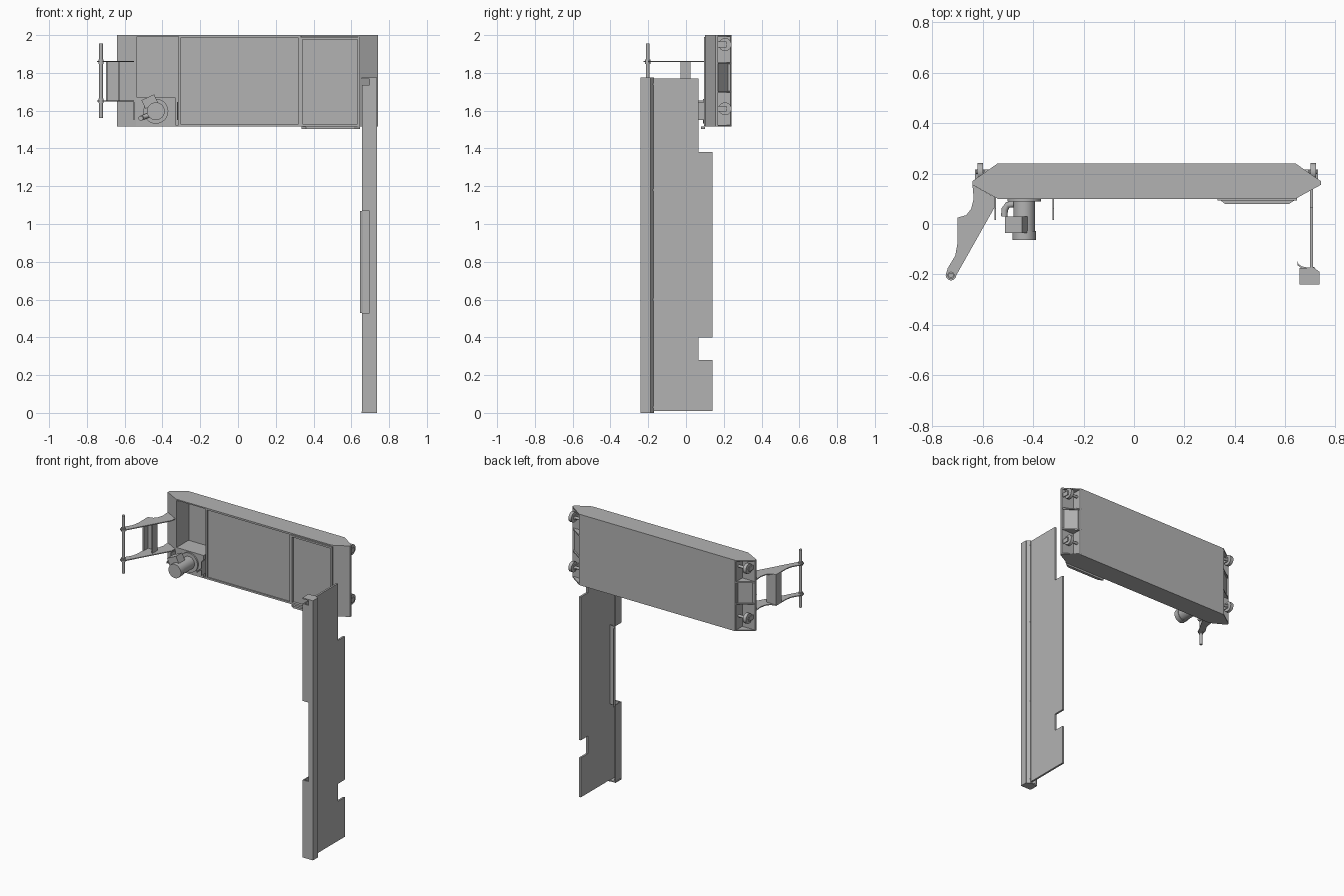
import bpy, bmesh, math
from mathutils import Vector

cube = bpy.data.objects.get("Cube")
if cube:
    bpy.data.objects.remove(cube, do_unlink=True)

GREY = (0.45, 0.45, 0.45, 1)
mat = bpy.data.materials.new("plain grey")
mat.use_nodes = True
mat.diffuse_color = GREY
mat.node_tree.nodes["Principled BSDF"].inputs["Base Color"].default_value = GREY


def finish(name, bm):
    bmesh.ops.recalc_face_normals(bm, faces=bm.faces)
    me = bpy.data.meshes.new(name)
    bm.to_mesh(me)
    bm.free()
    me.materials.append(mat)
    ob = bpy.data.objects.new(name, me)
    bpy.context.collection.objects.link(ob)
    return ob


def prism(name, pts, lo, hi, axis="z"):
    """Extrude an outline: (x, y) along z, or (y, z) along x."""
    bm = bmesh.new()
    place = (lambda a, b: (a, b, lo)) if axis == "z" else (lambda a, b: (lo, a, b))
    face = bm.faces.new([bm.verts.new(place(a, b)) for a, b in pts])
    ext = bmesh.ops.extrude_face_region(bm, geom=[face])["geom"]
    d = hi - lo
    move = (0, 0, d) if axis == "z" else (d, 0, 0)
    bmesh.ops.translate(bm, vec=move, verts=[v for v in ext if isinstance(v, bmesh.types.BMVert)])
    return finish(name, bm)


def box(name, x0, x1, y0, y1, z0, z1):
    return prism(name, [(x0, y0), (x1, y0), (x1, y1), (x0, y1)], z0, z1)


def cyl(name, start, end, r, sides=32):
    a, b = Vector(start), Vector(end)
    bm = bmesh.new()
    bmesh.ops.create_cone(bm, cap_ends=True, segments=sides, radius1=r, radius2=r, depth=(b - a).length)
    bm.transform((b - a).to_track_quat("Z", "Y").to_matrix().to_4x4())
    bmesh.ops.translate(bm, vec=(a + b) / 2, verts=bm.verts)
    ob = finish(name, bm)
    bpy.ops.object.select_all(action="DESELECT")
    bpy.context.view_layer.objects.active = ob
    ob.select_set(True)
    bpy.ops.object.shade_smooth_by_angle(angle=math.radians(35))
    return ob


def frame(name, x0, x1, z0, z1, w, y0, y1):
    for side, a in (("right", x0), ("left", x1 - w)):
        box(f"{name}_{side}_stile", a, a + w, y0, y1, z0, z1)
    for side, c in (("lower", z0), ("upper", z1 - w)):
        box(f"{name}_{side}_rail", x0 + w, x1 - w, y0, y1, c, c + w)


# Cabinet shell: eight-sided top and bottom, back, partitions
MID, BOT, TOP = 0.05, 1.515, 2.0
half = [(0.59, 0.10), (0.69, 0.155), (0.69, 0.17), (0.59, 0.24)]
outline = [(MID + x, y) for x, y in half] + [(MID - x, y) for x, y in reversed(half)]
prism("cabinet_floor", outline, BOT, BOT + 0.008)
prism("cabinet_roof", outline, TOP - 0.008, TOP)
box("cabinet_back", -0.54, 0.64, 0.232, 0.24, BOT, TOP)
box("bay_partition", -0.315, -0.307, 0.105, 0.235, BOT, TOP)

# Cabinet ends: front wedges, rear wheel pockets, wheels
for side, s in (("left", 1), ("right", -1)):
    def at(pts):
        return [(MID + s * x, y) for x, y in pts]
    wedge = [(0.585, 0.10), (0.59, 0.10), (0.69, 0.155), (0.69, 0.17), (0.585, 0.17)]
    prism(side + "_end_wedge", at(wedge), BOT, TOP)
    prism(side + "_pocket_wall", at([(0.585, 0.165), (0.595, 0.165), (0.595, 0.236), (0.585, 0.24)]), BOT, TOP)
    prism(side + "_pocket_cover", at([(0.59, 0.165), (0.68, 0.165), (0.60, 0.222), (0.59, 0.222)]), 1.70, 1.85)
    for z in (1.70, 1.85):
        prism(side + "_pocket_shelf", at([(0.59, 0.165), (0.69, 0.17), (0.59, 0.24)]), z - 0.004, z + 0.004)
    for level, z in (("lower", 1.61), ("upper", 1.95)):
        x = MID + s * 0.66
        cyl(f"{side}_{level}_wheel", (x - 0.011, 0.207, z), (x + 0.011, 0.207, z), 0.034)
        cyl(f"{side}_{level}_axle", (MID + s * 0.59, 0.207, z), (x + s * 0.016, 0.207, z), 0.009, 16)
        for off in (-0.016, 0.016):
            box(f"{side}_{level}_fork", x + off - 0.003, x + off + 0.003, 0.165, 0.215, z - 0.015, z + 0.015)

# Front panel and door
box("front_panel", -0.31, 0.33, 0.108, 0.116, BOT, TOP)
frame("panel_frame", -0.315, 0.33, BOT, TOP, 0.012, 0.10, 0.112)
box("door", 0.335, 0.64, 0.112, 0.12, BOT, TOP)
frame("door_frame", 0.33, 0.645, BOT + 0.003, TOP - 0.01, 0.012, 0.094, 0.115)
prism("door_sill", [(0.335, 0.10), (0.36, 0.08), (0.615, 0.08), (0.645, 0.10)], 1.503, 1.517)

# Drive unit in the open bay
CX, CZ = -0.435, 1.597
box("drive_block", -0.535, -0.33, 0.10, 0.23, BOT, 1.67)
for side, x in (("right", -0.553), ("left", -0.323)):
    box(side + "_drive_bracket", x, x + 0.006, 0.06, 0.12, 1.55, 1.645)
    box(side + "_drive_hook", x, x + 0.006, 0.015, 0.06, 1.59, 1.60)
for name, y0, y1, r in (("flange", 0.09, 0.102, 0.066), ("body", -0.03, 0.09, 0.043),
                        ("cap", -0.063, -0.028, 0.047)):
    cyl("motor_" + name, (CX, y0, CZ), (CX, y1, CZ), r)
terminal = box("terminal_box", -0.037, 0.037, -0.036, 0.03, -0.025, 0.025)
terminal.location = (-0.467, 0, 1.648)
terminal.rotation_euler.y = math.radians(-25)
bend = [(-0.514, 0.03), (-0.512, 0.058), (-0.50, 0.076), (-0.465, 0.08)]
curve = bpy.data.curves.new("outlet_elbow", "CURVE")
curve.dimensions = "3D"
curve.bevel_depth = 0.013
curve.use_fill_caps = True
spline = curve.splines.new("POLY")
spline.points.add(len(bend) - 1)
for p, (x, y) in zip(spline.points, bend):
    p.co = (x, y, 1.56 + (x + 0.514) * 0.4, 1)
    spline.use_smooth = True
curve.materials.append(mat)
bpy.context.collection.objects.link(bpy.data.objects.new("outlet_elbow", curve))

# Hinge arms, bracket between them and pivot rod
PX, PY = -0.725, -0.203
arm = [(-0.64, 0.155), (-0.635, 0.10), (-0.645, 0.06), (-0.665, 0.035), (-0.70, 0.025),
       (-0.70, -0.08), (-0.708, -0.125), (-0.738, -0.175)]
arm += [(PX + 0.021 * math.cos(a), PY + 0.021 * math.sin(a))
        for a in (math.radians(d) for d in range(150, 361, 30))]
arm += [(-0.55, 0.07), (-0.55, 0.105)]
for level, z in (("lower", 1.652), ("upper", 1.86)):
    prism(level + "_hinge_arm", arm, z - 0.003, z + 0.003)
    cyl(level + "_pivot_collar", (PX, PY, z - 0.012), (PX, PY, z + 0.012), 0.014, 20)
cyl("pivot_rod", (PX, PY, 1.56), (PX, PY, 1.955), 0.01, 20)
box("arm_bracket_web", -0.70, -0.692, -0.03, 0.025, 1.652, 1.86)
box("arm_bracket_face", -0.70, -0.625, 0.017, 0.025, 1.652, 1.86)
box("arm_bracket_flange", -0.633, -0.625, -0.03, 0.025, 1.652, 1.86)

# Tall side sheet with two rear notches
sheet = [(-0.18, 0.01), (0.14, 0.01), (0.14, 0.28), (0.065, 0.28), (0.065, 0.40),
         (0.14, 0.40), (0.14, 1.38), (0.065, 1.38), (0.065, 1.77), (-0.18, 1.77)]
prism("side_sheet", sheet, 0.697, 0.71, "x")

# Folded post on the front edge of the sheet
box("post_face", 0.70, 0.735, -0.24, -0.232, 0, 1.775)
box("post_outer_wall", 0.727, 0.735, -0.24, -0.188, 0, 1.775)
box("post_inner_wall", 0.697, 0.705, -0.235, -0.17, 0, 1.775)
prism("post_return", [(0.705, -0.172), (0.705, -0.18), (0.727, -0.195), (0.735, -0.19), (0.712, -0.172)], 0, 1.775)
for name, z0, z1 in (("lower", 0, 0.53), ("upper", 1.07, 1.735)):
    box(name + "_post_strip", 0.657, 0.70, -0.24, -0.232, z0, z1)
    box(name + "_post_lip", 0.657, 0.664, -0.24, -0.175, z0, z1)
cap = [(0.655, -0.175), (0.655, -0.24), (0.735, -0.24), (0.735, -0.19), (0.71, -0.172)]
prism("post_foot", cap, 0, 0.008)
prism("post_cap", cap, 1.767, 1.775)
handle = [(0.647, -0.142), (0.651, -0.158), (0.665, -0.168), (0.70, -0.175),
          (0.70, -0.18), (0.662, -0.174), (0.647, -0.163)]
prism("pull_handle", handle, 0.53, 1.07)
for z in (0.03, 0.60, 1.18, 1.74):
    cyl("sheet_rivet", (0.705, -0.178, z), (0.716, -0.178, z), 0.007, 12)
